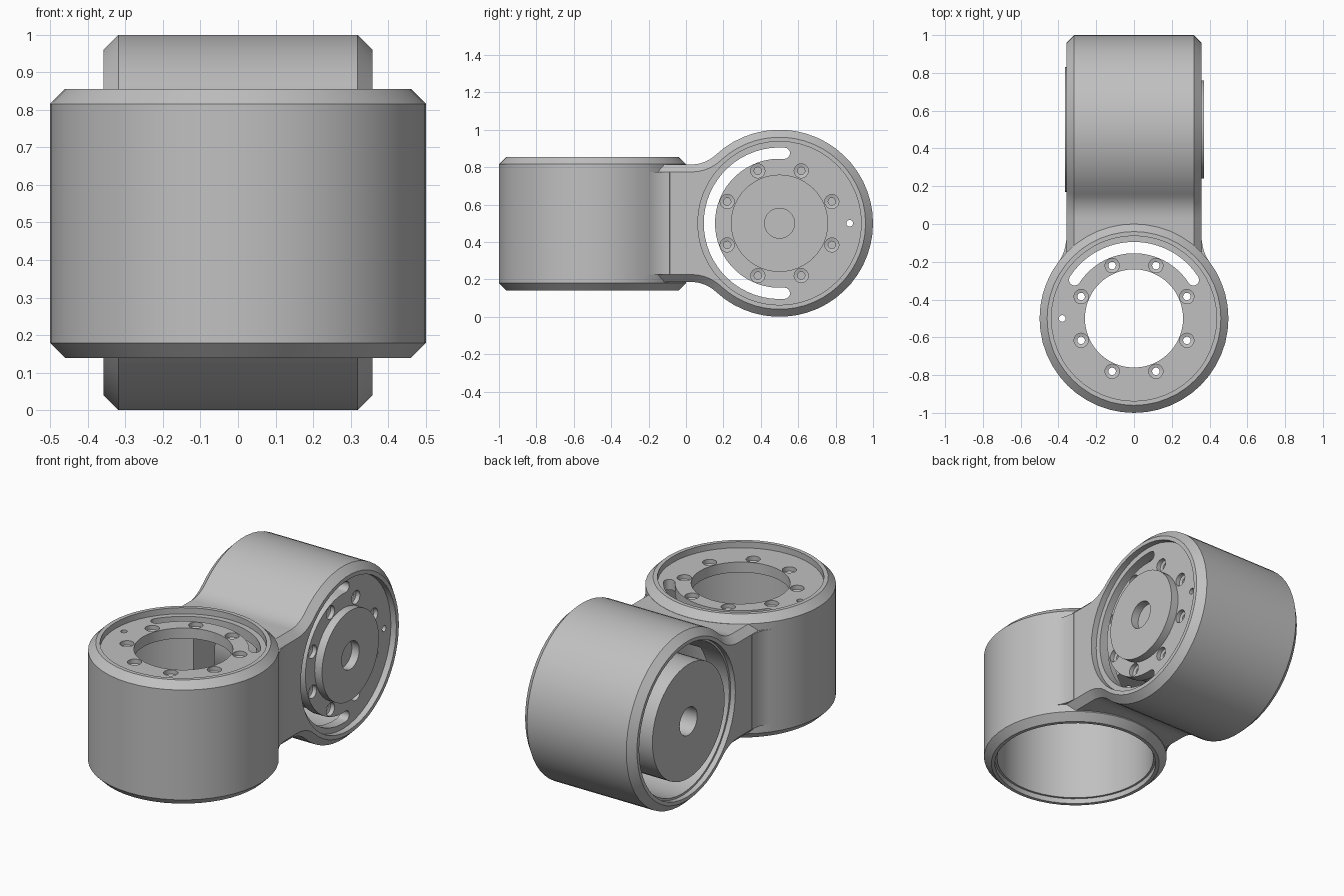
import bpy, bmesh
from math import sin, cos, radians, atan2, hypot, pi
from mathutils import Matrix, Vector

if "Cube" in bpy.data.objects:
    bpy.data.objects.remove(bpy.data.objects["Cube"], do_unlink=True)

metal = bpy.data.materials.new("plain_grey")
metal.use_nodes = True
metal.diffuse_color = (0.53, 0.53, 0.53, 1)
metal.node_tree.nodes["Principled BSDF"].inputs["Base Color"].default_value = (0.53, 0.53, 0.53, 1)


def loft(name, loops, matrix=Matrix(), closed=False):
    """Skin a row of equal loops, capped at the ends or closed into a ring."""
    bm = bmesh.new()
    rows = [[bm.verts.new(p) for p in loop] for loop in loops]
    pairs = list(zip(rows, rows[1:]))
    if closed:
        pairs.append((rows[-1], rows[0]))
    else:
        bm.faces.new(rows[0])
        bm.faces.new(rows[-1])
    for a, b in pairs:
        for i in range(len(a)):
            j = (i + 1) % len(a)
            bm.faces.new((a[i], a[j], b[j], b[i]))
    bmesh.ops.recalc_face_normals(bm, faces=bm.faces)
    mesh = bpy.data.meshes.new(name)
    bm.to_mesh(mesh)
    bm.free()
    mesh.materials.append(metal)
    mesh.transform(matrix)
    obj = bpy.data.objects.new(name, mesh)
    bpy.context.collection.objects.link(obj)
    return obj


def arc(cx, cy, r, a0, a1, n):
    return [(cx + r * cos(a0 + (a1 - a0) * i / n), cy + r * sin(a0 + (a1 - a0) * i / n))
            for i in range(n + 1)]


def turned(name, profile, matrix, center=(0, 0), seg=48, closed=False):
    """Round part from (radius, height) pairs."""
    loops = [[(x, y, z) for x, y in arc(*center, r, 0, 2 * pi, seg)[:-1]] for r, z in profile]
    return loft(name, loops, matrix, closed)


def prism(name, outline, z0, z1, matrix=Matrix()):
    return loft(name, [[(x, y, z) for x, y in outline] for z in (z0, z1)], matrix)


def combine(target, tool, operation):
    mod = target.modifiers.new("cut", 'BOOLEAN')
    mod.operation = operation
    mod.solver = 'EXACT'
    mod.object = tool
    bpy.context.view_layer.objects.active = target
    bpy.ops.object.modifier_apply(modifier=mod.name)
    bpy.data.objects.remove(tool, do_unlink=True)


# Local frames: z runs out of the plate end, y points at the other housing
upright = Matrix.Translation((0, -0.5, 0.4975))
sideways = Matrix.Translation((0, 0.5, 0.5)) @ Matrix(
    ((0, 0, 1, 0), (0, -1, 0, 0), (1, 0, 0, 0), (0, 0, 0, 1)))
HALF, BEVEL = 0.358, 0.04

# Upright housing
body = turned("joint_housing", [(0.46, -HALF), (0.5, BEVEL - HALF),
                                (0.5, HALF - BEVEL), (0.46, HALF)], upright)


# Sideways housing with a filleted neck
def neck_outline(inset):
    fx, fy = 0.503, 0.47
    a, fillet = atan2(fy, fx), hypot(fx, fy) - 0.5 + inset
    side = [(fx - fillet, 0.85)] + arc(fx, fy, fillet, pi, pi + a, 8)
    rim = arc(0, 0, 0.5 - inset, a, -pi - a, 40)[1:-1]
    return side + rim + [(-x, y) for x, y in reversed(side)]


loops = [[(x, y, z) for x, y in neck_outline(d)] for z, d in
         ((-HALF, BEVEL), (BEVEL - HALF, 0), (HALF - BEVEL, 0), (HALF, BEVEL))]
combine(body, loft("neck_housing", loops, sideways), 'UNION')

# Rounded corners where the neck meets the upright housing
flank = [(0.35, -0.08)] + arc(0.56, -0.08, 0.2, pi + 0.04, pi + 0.65, 8) + [(0.35, -0.3)]
flank = flank + [(-x, y) for x, y in reversed(flank)]
combine(body, prism("neck_corners", flank, 0.226, 0.774), 'UNION')


def slot_outline(half_angle):
    h, mid, w = radians(half_angle), 0.375, 0.03
    up = pi / 2
    a0, a1 = up - h, up + h
    return (arc(0, 0, mid + w, a0, a1, 32)
            + arc(mid * cos(a1), mid * sin(a1), w, a1, a1 + pi, 8)[1:-1]
            + arc(0, 0, mid - w, a1, a0, 32)
            + arc(mid * cos(a0), mid * sin(a0), w, a0 + pi, a0 + 2 * pi, 8)[1:-1])


def hollow(frame, slot_angle, pin):
    """Bore, plate recess, cable slot and screw holes of one housing."""
    inner = HALF - 0.095
    cutters = [
        turned("bore", [(0.44, -HALF - 0.1), (0.44, 0.03 - HALF),
                        (0.428, 0.03 - HALF), (0.428, inner)], frame),
        turned("recess", [(0.437, HALF - 0.035), (0.437, HALF + 0.05)], frame),
        prism("slot", slot_outline(slot_angle), inner - 0.05, HALF + 0.05, frame),
        turned("pin_hole", [(0.018, inner - 0.05), (0.018, HALF + 0.05)], frame, pin, 12),
    ]
    for k in range(8):
        a = radians(22.5 + 45 * k)
        cutters.append(turned("screw_hole", [
            (0.02, inner - 0.05), (0.02, HALF - 0.065),
            (0.038, HALF - 0.06), (0.038, HALF + 0.05)],
            frame, (0.303 * cos(a), 0.303 * sin(a)), 16))
    for cutter in cutters:
        combine(body, cutter, 'DIFFERENCE')


hollow(upright, 57, (-0.38, 0))
hollow(sideways, 94, (0, -0.375))

# Centre opening and cable window between the housings
combine(body, turned("centre_hole", [(0.26, 0.2), (0.26, 0.5)], upright), 'DIFFERENCE')
window = [(-0.2, -0.2), (0.2, -0.2), (0.2, 0.2), (-0.2, 0.2)]
combine(body, prism("window", window, 0.25, 0.75), 'DIFFERENCE')

# Motor drum and its raised hub
drum = turned("motor_drum", [(0.08, -0.366), (0.33, -0.366), (0.33, 0.27),
                             (0.26, 0.27), (0.26, 0.37), (0.08, 0.37)],
              sideways, closed=True)

for obj in (body, drum):
    bpy.ops.object.select_all(action='DESELECT')
    obj.select_set(True)
    bpy.context.view_layer.objects.active = obj
    bpy.ops.object.shade_smooth_by_angle(angle=radians(30))
